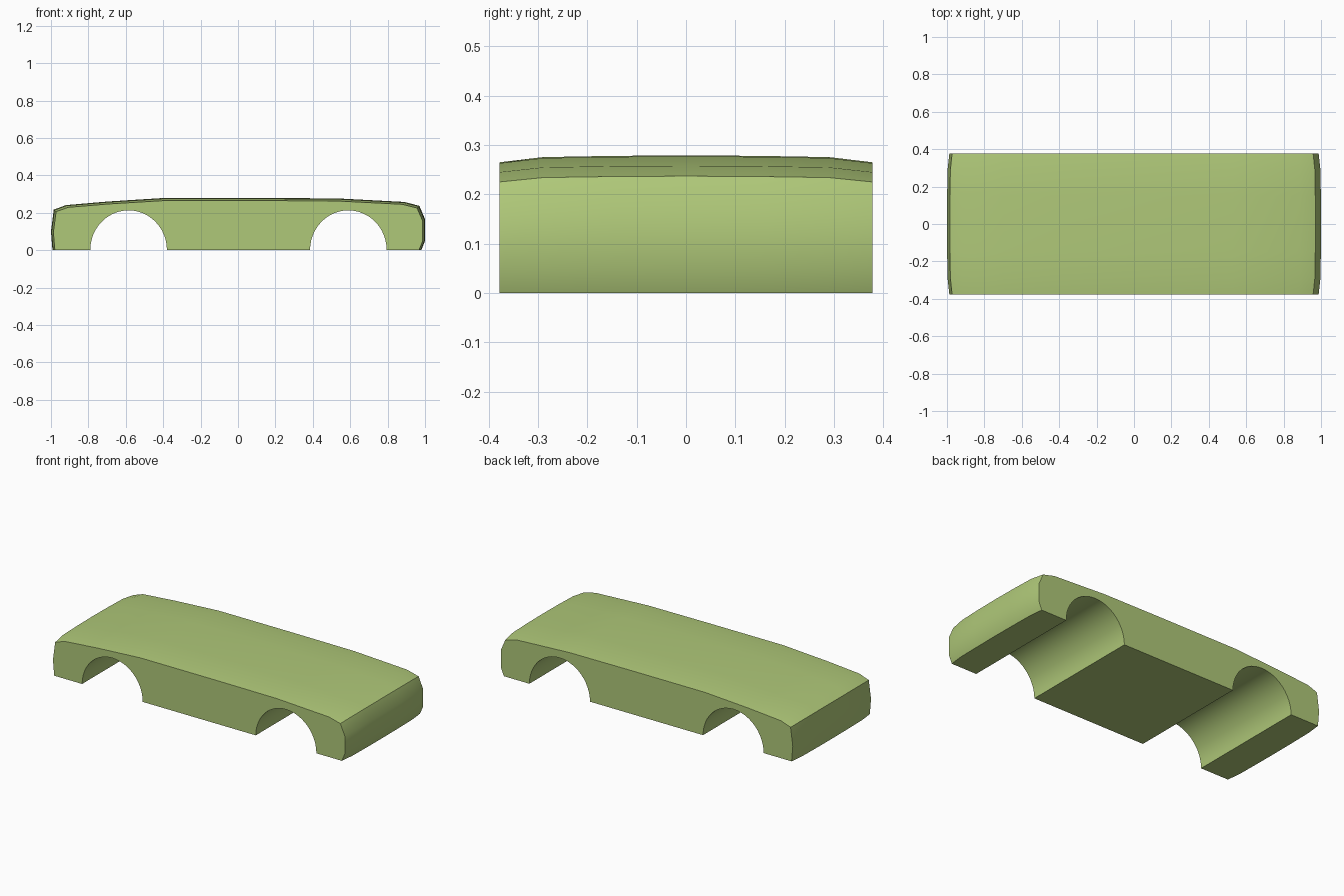
import bpy, bmesh, math

cube = bpy.data.objects.get("Cube")
if cube:
    bpy.data.objects.remove(cube, do_unlink=True)

# Single body colour
paint = bpy.data.materials.new("leaf_green")
paint.use_nodes = True
color = (0.43, 0.58, 0.19, 1)
paint.diffuse_color = color
paint.node_tree.nodes["Principled BSDF"].inputs["Base Color"].default_value = color

HALF_WIDTH = 0.378
ARCH_STEPS = 24


def arch(center):
    """Wheel arch outline from its left foot to its right foot."""
    pts = []
    for i in range(ARCH_STEPS + 1):
        a = math.pi * (1 - i / ARCH_STEPS)
        pts.append((center + 0.205 * math.cos(a), 0.213 * math.sin(a)))
    return pts


# Underside with arches, then the outer skin from right end over the top to the left
underside = arch(-0.585) + arch(0.59)
outer = [(0.98, 0), (1, 0.05), (1, 0.165), (0.97, 0.237), (0.89, 0.258),
         (0.53, 0.277), (0.1, 0.279), (-0.4, 0.279), (-0.7, 0.26),
         (-0.92, 0.241), (-0.985, 0.217), (-1, 0.1), (-0.992, 0)]

# Stations across the width: position and how far the skin is drawn in
stations = [(-HALF_WIDTH, 1), (-0.29, 0.25), (-0.15, 0.07), (0, 0),
            (0.15, 0.07), (0.29, 0.25), (HALF_WIDTH, 1)]

bm = bmesh.new()
rings = []
for y, k in stations:
    ring = [bm.verts.new((x, y, z)) for x, z in underside]
    ring += [bm.verts.new((x * (1 - 0.013 * k), y, z * (1 - 0.05 * k))) for x, z in outer]
    rings.append(ring)

# Skin between stations and close both flanks
n = len(rings[0])
for a, b in zip(rings, rings[1:]):
    for i in range(n):
        j = (i + 1) % n
        bm.faces.new((a[i], a[j], b[j], b[i]))
bm.faces.new(rings[0])
bm.faces.new(rings[-1])
bmesh.ops.recalc_face_normals(bm, faces=bm.faces)

mesh = bpy.data.meshes.new("car_body")
bm.to_mesh(mesh)
bm.free()
mesh.materials.append(paint)
body = bpy.data.objects.new("car_body", mesh)
bpy.context.collection.objects.link(body)

# Smooth skin with crisp flank and arch edges
bpy.ops.object.select_all(action="DESELECT")
body.select_set(True)
bpy.context.view_layer.objects.active = body
bpy.ops.object.shade_smooth_by_angle(angle=math.radians(40))
